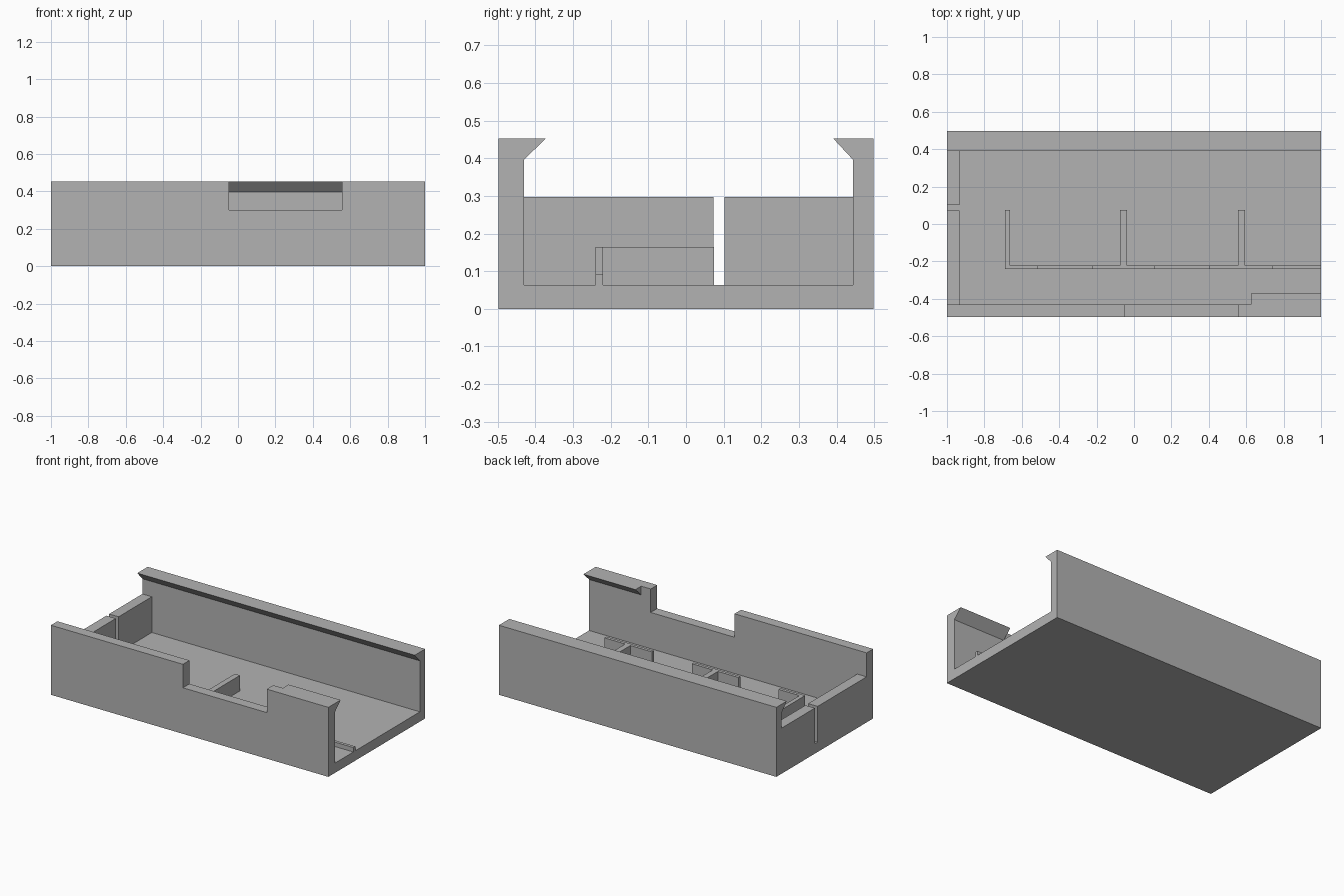
import bpy
import bmesh
from mathutils import Vector

cube = bpy.data.objects.get("Cube")
if cube:
    bpy.data.objects.remove(cube, do_unlink=True)

# Single grey material
grey = bpy.data.materials.new("plain grey")
grey.use_nodes = True
colour = (0.45, 0.45, 0.45, 1)
grey.diffuse_color = colour
grey.node_tree.nodes["Principled BSDF"].inputs["Base Color"].default_value = colour

# Shared dimensions
FLOOR, TOP, LIP = 0.064, 0.453, 0.396
END_TOP, DIVIDER_TOP, DIVIDER_LOW = 0.297, 0.165, 0.093
HALF = 0.498
FRONT_IN, BACK_IN = -0.431, 0.444
DIV_FRONT, DIV_BACK = -0.241, -0.221


def prism(name, axis, profile, start, end):
    """Extrude a (y, z) profile along x, or an (x, z) profile along y."""
    def place(p, d):
        return Vector((d, p[0], p[1])) if axis == "x" else Vector((p[0], d, p[1]))

    bm = bmesh.new()
    face = bm.faces.new([bm.verts.new(place(p, start)) for p in profile])
    grown = bmesh.ops.extrude_face_region(bm, geom=[face])["geom"]
    moved = [v for v in grown if isinstance(v, bmesh.types.BMVert)]
    bmesh.ops.translate(bm, verts=moved, vec=place((0, 0), end - start))
    bmesh.ops.recalc_face_normals(bm, faces=bm.faces)
    mesh = bpy.data.meshes.new(name)
    bm.to_mesh(mesh)
    bm.free()
    mesh.materials.append(grey)
    obj = bpy.data.objects.new(name, mesh)
    bpy.context.collection.objects.link(obj)
    return obj


def box(name, x, y, z):
    return prism(name, "x", [(y[0], z[0]), (y[1], z[0]), (y[1], z[1]), (y[0], z[1])], *x)


# Channel: floor, front wall and back wall with its full-length clip lip
tray = prism("tray_channel", "x", [
    (-HALF, 0), (HALF, 0), (HALF, TOP), (0.391, TOP), (BACK_IN, LIP),
    (BACK_IN, FLOOR), (FRONT_IN, FLOOR), (FRONT_IN, TOP), (-HALF, TOP)], -1, 1)

# Notch through the front wall
cutter = box("notch_cutter", (-0.048, 0.556), (-0.6, -0.4), (0.3, 0.6))
cutter.hide_render = True
cut = tray.modifiers.new("notch", "BOOLEAN")
cut.operation = "DIFFERENCE"
cut.solver = "EXACT"
cut.object = cutter
bpy.context.view_layer.objects.active = tray
bpy.ops.object.modifier_apply(modifier=cut.name)
bpy.data.objects.remove(cutter, do_unlink=True)

# Short clip lip on the front wall
prism("front_lip", "x", [(FRONT_IN, LIP), (-0.372, TOP), (FRONT_IN, TOP)], 0.625, 1)

# End wall in two pieces with a slot between them
box("end_wall_front", (-1, -0.932), (FRONT_IN, 0.073), (FLOOR, END_TOP))
box("end_wall_back", (-1, -0.932), (0.102, BACK_IN), (FLOOR, END_TOP))

# Long divider with lowered stretches
outline = [(1, FLOOR), (-0.69, FLOOR), (-0.69, DIVIDER_TOP)]
for low_start, low_end in ((-0.513, -0.225), (0.112, 0.4), (0.743, 1)):
    outline += [(low_start, DIVIDER_TOP), (low_start, DIVIDER_LOW), (low_end, DIVIDER_LOW)]
    if low_end < 1:
        outline.append((low_end, DIVIDER_TOP))
prism("long_divider", "y", outline, DIV_FRONT, DIV_BACK)

# Cross ribs behind the divider
for name, x0, x1 in (("right", -0.69, -0.663), ("middle", -0.075, -0.038), ("left", 0.556, 0.593)):
    box("cross_rib_" + name, (x0, x1), (DIV_BACK, 0.075), (FLOOR, DIVIDER_TOP))
